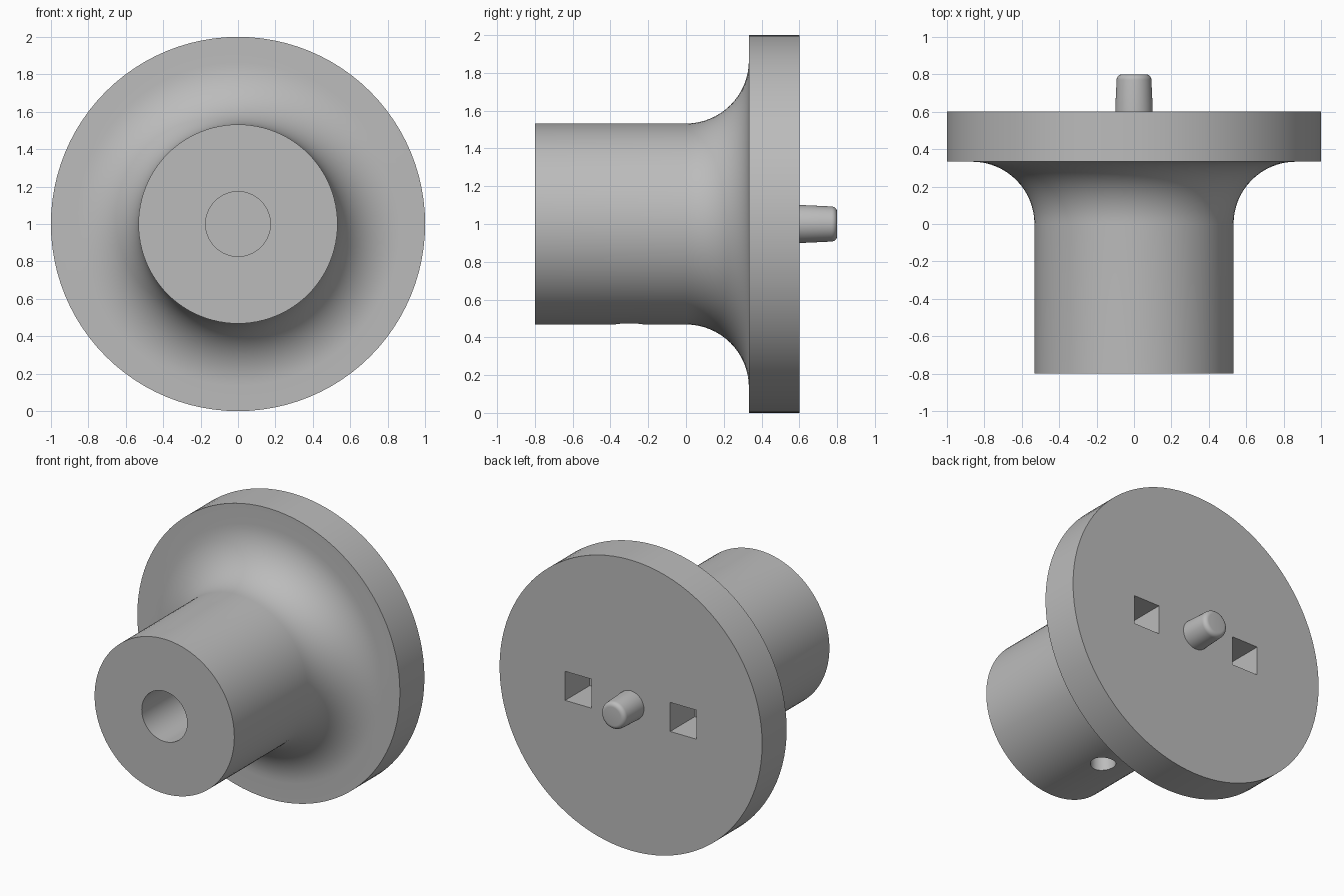
import bpy, bmesh, math
from mathutils import Matrix

cube = bpy.data.objects.get("Cube")
if cube:
    bpy.data.objects.remove(cube, do_unlink=True)

grey = bpy.data.materials.new("plain grey")
grey.use_nodes = True
grey.diffuse_color = (0.5, 0.5, 0.5, 1)
grey.node_tree.nodes["Principled BSDF"].inputs["Base Color"].default_value = (0.5, 0.5, 0.5, 1)

AXIS_Z = 1.0


def add_object(name, bm):
    bmesh.ops.recalc_face_normals(bm, faces=bm.faces)
    mesh = bpy.data.meshes.new(name)
    bm.to_mesh(mesh)
    bm.free()
    mesh.materials.append(grey)
    obj = bpy.data.objects.new(name, mesh)
    bpy.context.collection.objects.link(obj)
    return obj


def lathe(name, profile, steps):
    """Spin (radius, y) points around the horizontal y axis."""
    bm = bmesh.new()
    verts = [bm.verts.new((r, y, AXIS_Z)) for r, y in profile]
    edges = [bm.edges.new(pair) for pair in zip(verts, verts[1:])]
    bmesh.ops.spin(bm, geom=verts + edges, cent=(0, 0, AXIS_Z), axis=(0, 1, 0),
                   angle=math.tau, steps=steps, use_duplicate=False)
    bmesh.ops.remove_doubles(bm, verts=bm.verts, dist=0.0005)
    return add_object(name, bm)


def arc(cr, cy, radius, start, end, count):
    angles = [math.radians(start + (end - start) * i / count) for i in range(count + 1)]
    return [(cr + radius * math.cos(a), cy + radius * math.sin(a)) for a in angles]


def cut(target, cutter):
    mod = target.modifiers.new("cut " + cutter.name, "BOOLEAN")
    mod.operation = "DIFFERENCE"
    mod.solver = "EXACT"
    mod.object = cutter
    bpy.context.view_layer.objects.active = target
    bpy.ops.object.modifier_apply(modifier=mod.name)
    bpy.data.objects.remove(cutter, do_unlink=True)


def smooth(obj):
    bpy.ops.object.select_all(action="DESELECT")
    obj.select_set(True)
    bpy.context.view_layer.objects.active = obj
    bpy.ops.object.shade_smooth_by_angle(angle=math.radians(30))


# Hub with blind bore, concave fillet and flange in one turned profile
hub = [(0, 0), (0.173, 0), (0.173, -0.8), (0.532, -0.8)]
fillet = arc(0.865, 0, 0.333, 180, 90, 16)
flange = [(1, 0.333), (1, 0.6), (0, 0.6)]
body = lathe("flanged_hub", hub + fillet + flange, 96)

# Set screw hole from below into the bore
bm = bmesh.new()
bmesh.ops.create_cone(bm, cap_ends=True, segments=32, radius1=0.08, radius2=0.08, depth=0.6,
                      matrix=Matrix.Translation((0, -0.3, 0.7)))
cut(body, add_object("screw_hole_cutter", bm))

# Square sockets in the back face
for side in (-1, 1):
    bm = bmesh.new()
    bmesh.ops.create_cube(bm, size=1, matrix=Matrix.Translation((side * 0.4, 0.583, AXIS_Z))
                          @ Matrix.Diagonal((0.2, 0.5, 0.2, 1)))
    cut(body, add_object("socket_cutter", bm))
smooth(body)

# Rounded, slightly tapered centre pin
tip = arc(0.063, 0.77, 0.03, 0, 90, 6)
pin = lathe("centre_pin", [(0, 0.59), (0.1, 0.59), (0.1, 0.62)] + tip + [(0, 0.8)], 48)
smooth(pin)
